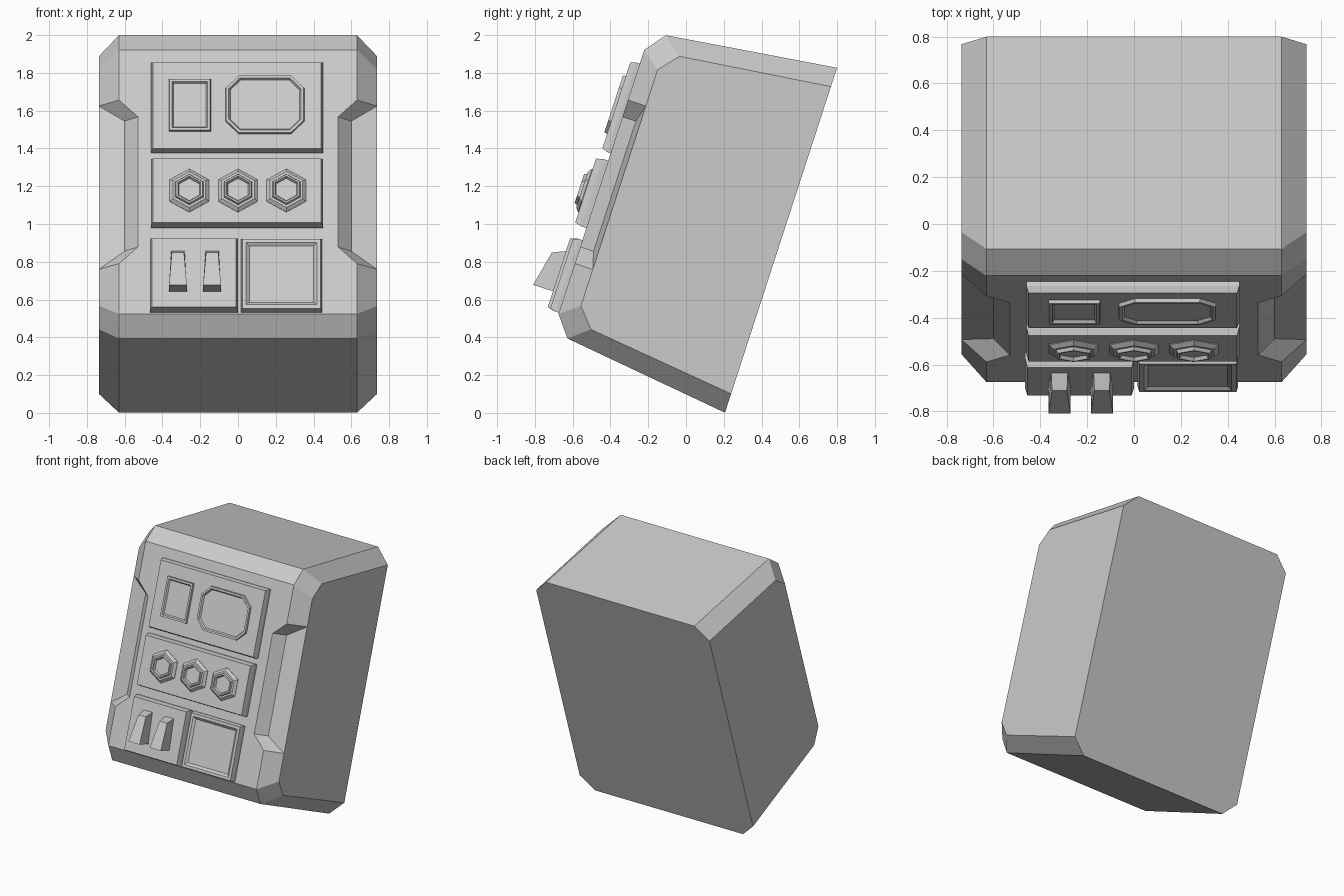
import bpy, bmesh, math
from mathutils import Matrix

if "Cube" in bpy.data.objects:
    bpy.data.objects.remove(bpy.data.objects["Cube"])

grey = bpy.data.materials.new("plain_grey")
grey.use_nodes = True
GREY = (0.6, 0.6, 0.6, 1)
grey.diffuse_color = GREY
grey.node_tree.nodes["Principled BSDF"].inputs["Base Color"].default_value = GREY

# Leaning frame: local x across, y up the front face, z out of the front face
LEAN = Matrix.Translation((0, -0.448, 1.223)) @ Matrix.Rotation(math.radians(72), 4, 'X')


def add_part(name, verts, faces, outward=None):
    bm = bmesh.new()
    vs = [bm.verts.new(v) for v in verts]
    fs = [bm.faces.new([vs[i] for i in f]) for f in faces]
    bmesh.ops.recalc_face_normals(bm, faces=fs)
    bm.normal_update()
    if outward is not None and fs[0].normal.z * outward < 0:
        bmesh.ops.reverse_faces(bm, faces=fs)
    mesh = bpy.data.meshes.new(name)
    bm.to_mesh(mesh)
    bm.free()
    mesh.materials.append(grey)
    ob = bpy.data.objects.new(name, mesh)
    bpy.context.collection.objects.link(ob)
    ob.matrix_world = LEAN
    return ob


def loft(name, loops):
    """Bridge equal-length loops and cap both ends."""
    n = len(loops[0])
    verts = [p for loop in loops for p in loop]
    faces = [tuple(range(n)), tuple(range(len(verts) - n, len(verts)))]
    for k in range(len(loops) - 1):
        for i in range(n):
            j = (i + 1) % n
            faces.append((k * n + i, k * n + j, k * n + n + j, k * n + n + i))
    return add_part(name, verts, faces)


def rect(x0, x1, y0, y1, z, inset=0, cut=0):
    """Rectangle loop, with clipped corners when cut is set."""
    x0, x1, y0, y1 = x0 + inset, x1 - inset, y0 + inset, y1 - inset
    if not cut:
        return [(x0, y0, z), (x1, y0, z), (x1, y1, z), (x0, y1, z)]
    c = cut - inset * 0.586
    return [(x0 + c, y0, z), (x1 - c, y0, z), (x1, y0 + c, z), (x1, y1 - c, z),
            (x1 - c, y1, z), (x0 + c, y1, z), (x0, y1 - c, z), (x0, y0 + c, z)]


def steps(name, box, profile, cut=0):
    """Stepped plate: profile lists (inset, height) pairs."""
    return loft(name, [rect(*box, z, inset, cut) for inset, z in profile])


# Body: one quarter with the side notch, mirrored across and up
p = {
    "front_mid": (0, 0, 0), "notch_mid": (0.53, 0, 0), "notch_in": (0.53, 0.362, 0),
    "notch_out": (0.63, 0.455, 0), "brow": (0.63, 0.735, 0), "brow_mid": (0, 0.735, 0),
    "floor_mid": (0.6, 0, -0.074), "floor_in": (0.6, 0.362, -0.074),
    "floor_out": (0.737, 0.455, -0.1), "side_mid": (0.737, 0, -0.1),
    "brow_side": (0.737, 0.657, -0.1), "top": (0.63, 0.844, -0.085),
    "top_mid": (0, 0.844, -0.085), "top_side": (0.737, 0.76, -0.188),
    "rear": (0.63, 0.96, -1), "rear_mid": (0, 0.96, -1),
    "rear_side": (0.737, 0.855, -1), "rear_low": (0.737, 0, -1), "rear_centre": (0, 0, -1),
}
quads = [
    "front_mid notch_mid notch_in notch_out brow brow_mid",
    "notch_mid notch_in floor_in floor_mid", "notch_in notch_out floor_out floor_in",
    "floor_mid floor_in floor_out side_mid", "notch_out brow brow_side floor_out",
    "brow brow_mid top_mid top", "brow top top_side brow_side",
    "top top_mid rear_mid rear", "top rear rear_side top_side",
    "side_mid floor_out brow_side top_side rear_side rear_low",
    "rear_centre rear_mid rear rear_side rear_low",
]
keys = list(p)
body = add_part("body", list(p.values()),
                [[keys.index(k) for k in q.split()] for q in quads], outward=1)
mirror = body.modifiers.new("Mirror", 'MIRROR')
mirror.use_axis = (True, True, False)
mirror.use_clip = True

# Raised panels
steps("screen_panel", (-0.46, 0.45, 0.16, 0.658), [(0, -0.01), (0, 0.02), (0.01, 0.05)])
steps("knob_panel", (-0.46, 0.45, -0.257, 0.118), [(0, -0.01), (0, 0.03), (0.01, 0.065)])
steps("switch_panel", (-0.465, 0, -0.728, -0.325), [(0, -0.01), (0, 0.03), (0.01, 0.065)])
steps("tray_panel", (0.015, 0.445, -0.728, -0.325),
      [(0, -0.01), (0, 0.02), (0.008, 0.05), (0.028, 0.05), (0.045, 0.036)])

# Framed screens
frame = [(0, 0.045), (0.004, 0.066), (0.018, 0.066), (0.026, 0.053)]
steps("square_screen", (-0.367, -0.143, 0.262, 0.556), frame)
steps("wide_screen", (-0.067, 0.352, 0.25, 0.575), frame, cut=0.07)

# Hexagonal knobs
for i, cx in enumerate((-0.258, 0, 0.256)):
    rings = [(0.12, 0.06), (0.12, 0.068), (0.1, 0.085), (0.086, 0.085),
             (0.08, 0.1), (0.07, 0.1), (0.062, 0.085)]
    loft(f"knob_{i + 1}", [
        [(cx + r * math.sin(a * math.pi / 3), -0.07 + r * math.cos(a * math.pi / 3), z)
         for a in range(6)] for r, z in rings])

# Wedge switches
for i, cx in enumerate((-0.318, -0.137)):
    loft(f"switch_{i + 1}", [
        [(cx - 0.048, -0.63, 0.05), (cx + 0.048, -0.63, 0.05),
         (cx + 0.036, -0.4, 0.05), (cx - 0.036, -0.4, 0.05)],
        [(cx - 0.047, -0.63, 0.175), (cx + 0.047, -0.63, 0.175),
         (cx + 0.032, -0.436, 0.134), (cx - 0.032, -0.436, 0.134)]])
